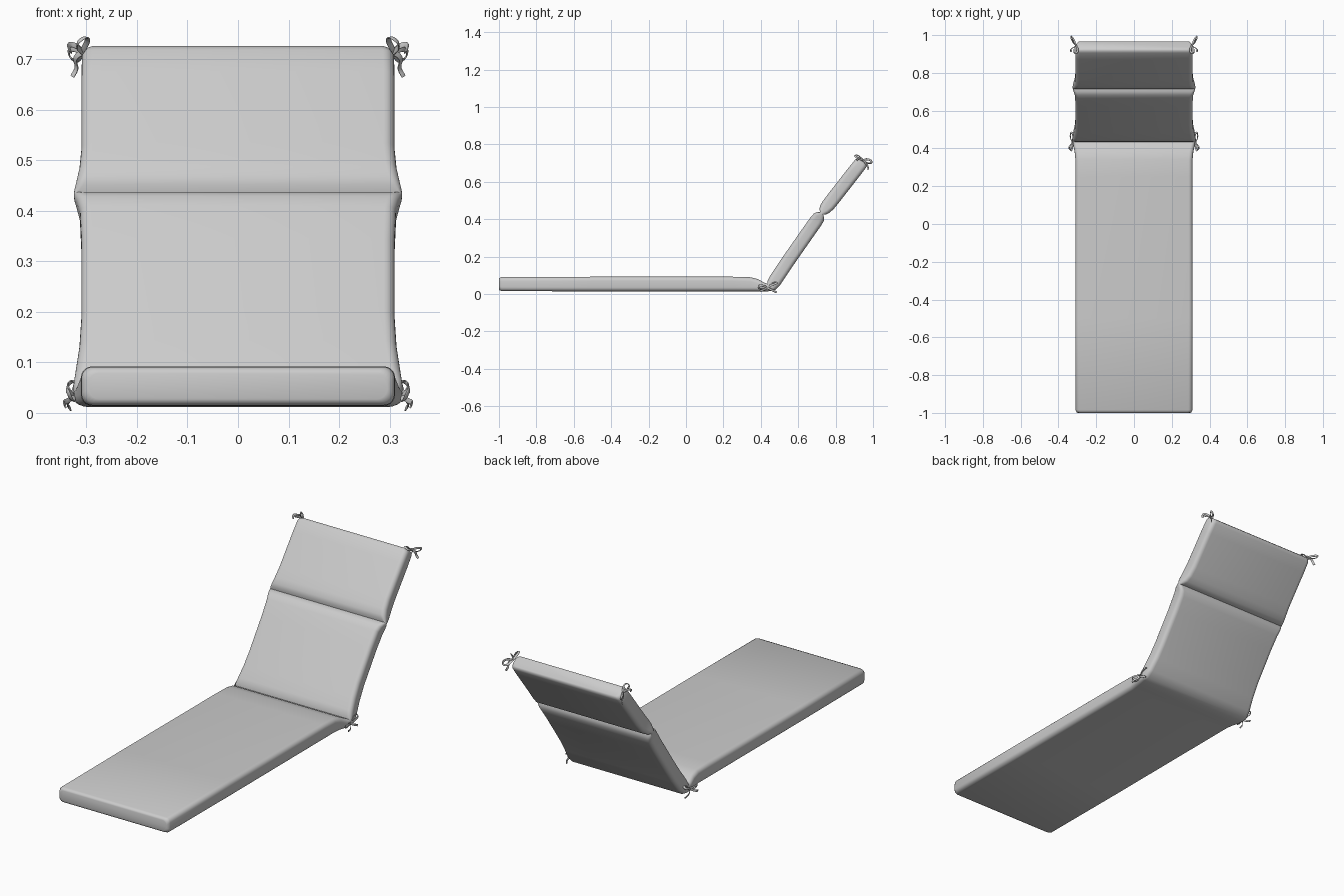
import bpy, bmesh, math
from mathutils import Vector

if "Cube" in bpy.data.objects:
    bpy.data.objects.remove(bpy.data.objects["Cube"])

mat = bpy.data.materials.new("grey fabric")
mat.diffuse_color = (0.6, 0.6, 0.6, 1)
mat.use_nodes = True
mat.node_tree.nodes["Principled BSDF"].inputs["Base Color"].default_value = mat.diffuse_color


def loft(name, sections, radius=0.022, seg=5):
    """Skin rounded-rectangle sections: (y, z, tilt in degrees, half width, half thickness)."""
    bm = bmesh.new()
    rings = []
    for y, z, deg, hw, ht in sections:
        a = math.radians(deg)
        n = Vector((0, -math.sin(a), math.cos(a)))
        r = min(radius, ht * 0.85)
        ring = []
        for k, (sx, sn) in enumerate(((1, 1), (-1, 1), (-1, -1), (1, -1))):
            for i in range(seg + 1):
                t = math.radians(90 * k + 90 * i / seg)
                u = sx * (hw - r) + r * math.cos(t)
                v = sn * (ht - r) + r * math.sin(t)
                ring.append(bm.verts.new(Vector((u, y, z)) + n * v))
        rings.append(ring)
    for a, b in zip(rings, rings[1:]):
        for i in range(len(a)):
            j = (i + 1) % len(a)
            bm.faces.new((a[i], a[j], b[j], b[i]))
    bm.faces.new(rings[0])
    bm.faces.new(rings[-1])
    bmesh.ops.recalc_face_normals(bm, faces=bm.faces)
    me = bpy.data.meshes.new(name)
    bm.to_mesh(me)
    bm.free()
    ob = bpy.data.objects.new(name, me)
    bpy.context.collection.objects.link(ob)
    me.materials.append(mat)
    bpy.ops.object.select_all(action='DESELECT')
    ob.select_set(True)
    bpy.context.view_layer.objects.active = ob
    bpy.ops.object.shade_smooth_by_angle(angle=math.radians(50))
    return ob


# Long seat pad, thinning into the hinge
seat = [
    (-1.0, .053, 0, .296, .026), (-.997, .053, 0, .304, .033),
    (-.985, .053, 0, .310, .038), (-.5, .053, 0, .311, .039),
    (.25, .053, 0, .310, .039), (.34, .052, 0, .310, .038),
    (.38, .047, -5, .314, .033), (.415, .037, -3, .321, .025),
]
# Hinge fold and lower back pad
lower_back = [
    (.44, .034, 15, .325, .020), (.455, .045, 35, .326, .032),
    (.475, .070, 50, .322, .036), (.51, .122, 54, .314, .036),
    (.55, .182, 54.4, .310, .036), (.65, .325, 54.4, .310, .036),
    (.695, .389, 54.4, .313, .036), (.710, .410, 54.4, .319, .033),
    (.719, .423, 54, .324, .024),
]
# Pinched seam and head pad
upper_back = [
    (.725, .431, 53, .325, .010), (.731, .439, 52, .324, .022),
    (.741, .452, 52, .320, .031), (.760, .475, 52, .314, .036),
    (.79, .513, 52, .310, .037), (.90, .654, 52, .310, .037),
    (.934, .697, 52, .309, .036), (.942, .707, 52, .304, .032),
    (.945, .711, 52, .296, .025),
]
loft("lounger_cushion", seat + lower_back + upper_back)


def ribbon(name, origin, side, pts):
    """Flat ribbon along a smooth path; side mirrors x."""
    cu = bpy.data.curves.new(name, 'CURVE')
    cu.dimensions = '3D'
    cu.resolution_u = 6
    cu.extrude = .004
    cu.bevel_depth = .0015
    cu.bevel_resolution = 1
    cu.use_fill_caps = True
    sp = cu.splines.new('BEZIER')
    sp.bezier_points.add(len(pts) - 1)
    for bp, p in zip(sp.bezier_points, pts):
        bp.co = (side * (origin[0] + p[0]), origin[1] + p[1], origin[2] + p[2])
        bp.handle_left_type = bp.handle_right_type = 'AUTO'
    ob = bpy.data.objects.new(name, cu)
    bpy.context.collection.objects.link(ob)
    cu.materials.append(mat)
    bpy.ops.object.select_all(action='DESELECT')
    ob.select_set(True)
    bpy.context.view_layer.objects.active = ob
    bpy.ops.object.convert(target='MESH')


# Bow ties: two loops and two tails each
top_bow = [
    [(0, 0, 0), (.010, -.025, .012), (.004, -.043, .024), (-.008, -.034, .029), (0, 0, 0)],
    [(0, 0, 0), (.020, .022, .006), (.026, .044, -.006), (.016, .036, -.016), (0, 0, 0)],
    [(0, 0, 0), (.014, .012, -.012), (.012, .024, -.032), (.020, .028, -.048)],
    [(0, 0, 0), (.012, -.012, .012), (.026, -.022, .014), (.024, -.034, .000)],
]
hinge_bow = [
    [(0, 0, 0), (.010, .025, .014), (.006, .050, .026), (-.003, .040, .029), (0, 0, 0)],
    [(0, 0, 0), (.012, -.024, .010), (.010, -.044, .006), (.003, -.036, -.008), (0, 0, 0)],
    [(0, 0, 0), (.008, .014, -.008), (.012, .032, -.016), (.006, .050, -.026)],
    [(0, 0, 0), (.008, -.012, -.008), (.018, -.026, -.014), (.016, -.040, -.020)],
]
for side, label in ((-1, "left"), (1, "right")):
    for spot, origin, bow in (("top", (.308, .947, .714), top_bow),
                              ("hinge", (.326, .434, .034), hinge_bow)):
        for i, pts in enumerate(bow):
            ribbon(f"{spot}_tie_{label}_{i + 1}", origin, side, pts)
